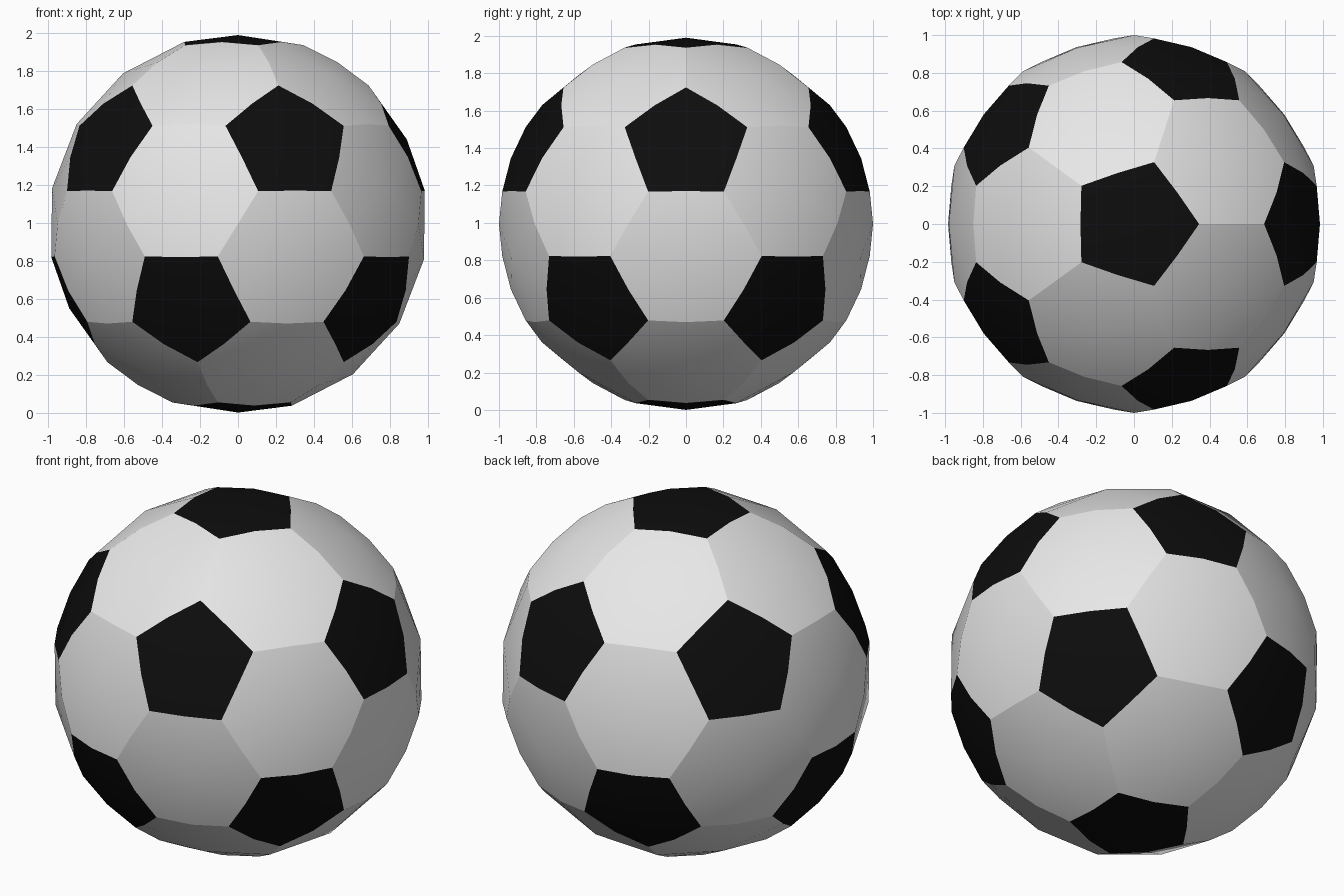
import bpy, bmesh, math
from mathutils import Vector

if "Cube" in bpy.data.objects:
    bpy.data.objects.remove(bpy.data.objects["Cube"])

# Radii of panel corners, seam midpoints and panel centres: almost a sphere
R_CORNER, R_MID, R_HEX, R_PENT = 1.003, 1.0, 0.998, 0.995
CENTRE = Vector((0, 0, R_PENT))


def material(name, rgb):
    m = bpy.data.materials.new(name)
    m.diffuse_color = (*rgb, 1)
    m.use_nodes = True
    m.node_tree.nodes["Principled BSDF"].inputs["Base Color"].default_value = m.diffuse_color
    return m


# Icosahedron with a corner on the vertical axis guides the panel layout
def ring(z, start):
    r = math.sqrt(1 - z * z)
    return [Vector((r * math.cos(math.radians(start + 72 * k)),
                    r * math.sin(math.radians(start + 72 * k)), z)) for k in range(5)]


h = 1 / math.sqrt(5)
corners = [Vector((0, 0, 1))] + ring(h, 0) + ring(-h, 36) + [Vector((0, 0, -1))]
near = [[j for j in range(12) if j != i and (corners[i] - corners[j]).length < 1.2]
        for i in range(12)]


def third(i, j):
    return corners[i].lerp(corners[j], 1 / 3)


def add_panel(bm, points, radius):
    """Ball panel: corners sorted round the centre, split into quads, pushed out."""
    c = sum(points, Vector()).normalized()
    u = (points[0] - c * points[0].dot(c)).normalized()
    w = c.cross(u)
    pts = sorted(points, key=lambda p: math.atan2(p.dot(w), p.dot(u)))
    n = len(pts)
    mid = bm.verts.new(c * radius + CENTRE)
    cs = [bm.verts.new(p.normalized() * R_CORNER + CENTRE) for p in pts]
    ms = [bm.verts.new((pts[k] + pts[(k + 1) % n]).normalized() * R_MID + CENTRE)
          for k in range(n)]
    for k in range(n):
        f = bm.faces.new((mid, ms[k - 1], cs[k], ms[k]))
        f.smooth = True


def make_object(name, panels, radius, mat):
    bm = bmesh.new()
    for p in panels:
        add_panel(bm, p, radius)
    me = bpy.data.meshes.new(name)
    bm.to_mesh(me)
    bm.free()
    me.materials.append(mat)
    ob = bpy.data.objects.new(name, me)
    bpy.context.collection.objects.link(ob)
    return ob


# Black pentagons around the guide corners
pentagons = [[third(i, j) for j in near[i]] for i in range(12)]

# White hexagons on the guide faces
triples = [(i, j, k) for i in range(12) for j in near[i] for k in near[j]
           if i < j < k and k in near[i]]
hexagons = [[third(a, b) for a in t for b in t if a != b] for t in triples]

make_object("black_pentagon_panels", pentagons, R_PENT, material("black", (0.004, 0.004, 0.004)))
make_object("white_hexagon_panels", hexagons, R_HEX, material("white", (0.8, 0.8, 0.8)))
